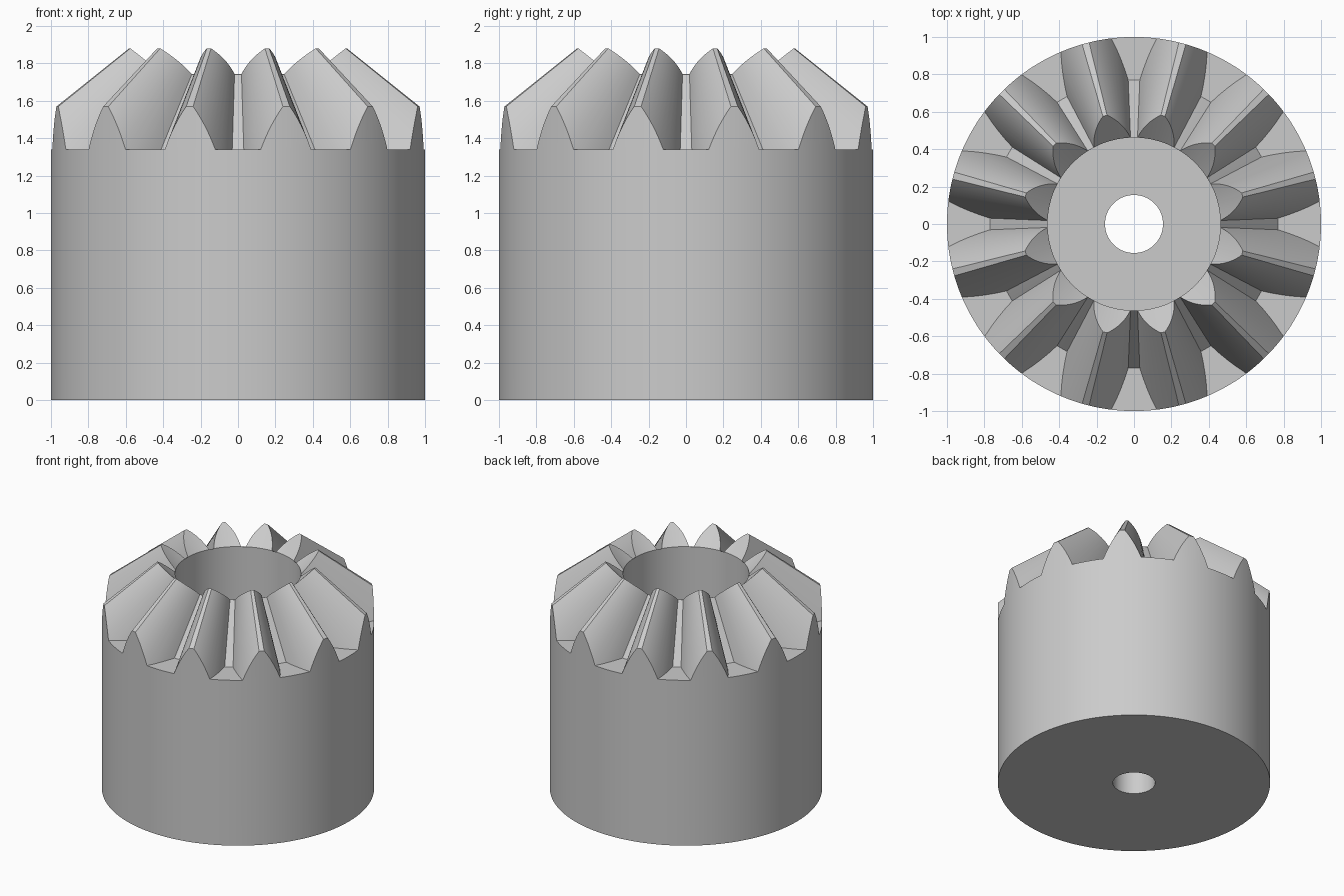
import bpy, bmesh, math

cube = bpy.data.objects.get("Cube")
if cube:
    bpy.data.objects.remove(cube)

# Main dimensions
TEETH = 12
RADIUS, BORE, HOLE = 1.0, 0.462, 0.155
SHOULDER, RIM, FLOOR = 1.34, 1.743, 0.65
APEX = 2.345                 # all tooth surfaces converge here
ROOT_T, TIP_T = 0.766, 1.29  # radius / depth below apex
EDGE_T = RADIUS / (APEX - SHOULDER)
TIP_HALF, ROOT_HALF = 1.1, 12.7  # half tooth angle in degrees


def half_angle(t):
    """Half tooth thickness for a cone ratio, slightly convex."""
    s = (TIP_T - t) / (TIP_T - ROOT_T)
    return TIP_HALF + (ROOT_HALF - TIP_HALF) * s + 1.6 * s * (1 - s)


def section(t):
    """Radial section (r, z) of the gear body at a cone ratio."""
    if t < EDGE_T:
        outer_z, start = SHOULDER, (t * (APEX - SHOULDER), SHOULDER)
    else:
        outer_z = APEX - RADIUS / t
        start = (RADIUS, outer_z)
    # Inner tooth end lies on a 45 degree back cone
    inner = (APEX - RIM + BORE) / (1 + 1 / t)
    return [(HOLE, 0), (RADIUS, 0), (RADIUS, SHOULDER), (RADIUS, outer_z), start,
            (inner, APEX - inner / t), (BORE, RIM), (BORE, FLOOR), (HOLE, FLOOR)]


# Columns across one tooth, from gap to gap
flank = [ROOT_T + (EDGE_T - ROOT_T) * i / 4 for i in range(4)]
flank += [EDGE_T + (TIP_T - EDGE_T) * i / 6 for i in range(7)]
left = [(-15, ROOT_T)] + [(-half_angle(t), t) for t in flank]
tooth = left + [(-a, t) for a, t in reversed(left[1:])]

# Sweep the sections around the axis
bm = bmesh.new()
rings = []
for k in range(TEETH):
    for offset, t in tooth:
        a = math.radians(15 + 360 / TEETH * k + offset)
        rings.append([bm.verts.new((r * math.cos(a), r * math.sin(a), z))
                      for r, z in section(t)])
for i, ring in enumerate(rings):
    following = rings[(i + 1) % len(rings)]
    for j in range(len(ring)):
        n = (j + 1) % len(ring)
        bm.faces.new((ring[j], following[j], following[n], ring[n]))
bmesh.ops.remove_doubles(bm, verts=bm.verts, dist=0.0005)
bmesh.ops.recalc_face_normals(bm, faces=bm.faces)

mesh = bpy.data.meshes.new("bevel_gear")
bm.to_mesh(mesh)
bm.free()
gear = bpy.data.objects.new("bevel_gear", mesh)
bpy.context.collection.objects.link(gear)

# Plain grey metal
grey = bpy.data.materials.new("light_grey")
grey.use_nodes = True
colour = (0.6, 0.6, 0.6, 1)
grey.diffuse_color = colour
grey.node_tree.nodes["Principled BSDF"].inputs["Base Color"].default_value = colour
mesh.materials.append(grey)

bpy.ops.object.select_all(action="DESELECT")
gear.select_set(True)
bpy.context.view_layer.objects.active = gear
bpy.ops.object.shade_smooth_by_angle(angle=math.radians(20))
